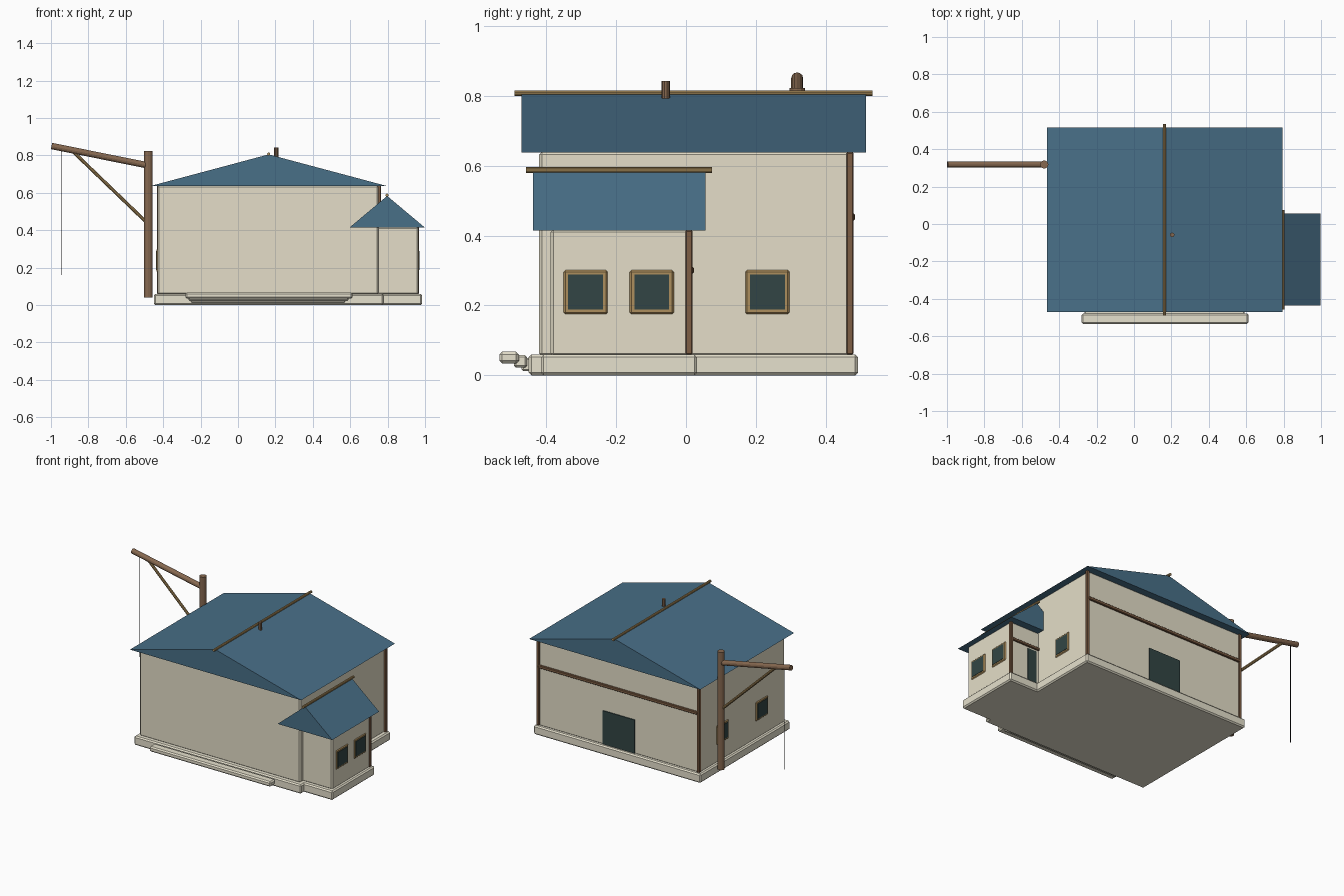
import bpy, bmesh, math
from mathutils import Vector

if "Cube" in bpy.data.objects:
    bpy.data.objects.remove(bpy.data.objects["Cube"])


def material(name, rgb):
    m = bpy.data.materials.new(name)
    m.diffuse_color = (*rgb, 1)
    m.use_nodes = True
    m.node_tree.nodes["Principled BSDF"].inputs["Base Color"].default_value = m.diffuse_color
    return m


PLASTER = material("beige plaster", (0.78, 0.73, 0.58))
STONE = material("pale stone", (0.79, 0.75, 0.61))
SLATE = material("blue slate", (0.066, 0.16, 0.245))
TIMBER = material("brown timber", (0.21, 0.112, 0.058))
CRANE = material("weathered timber", (0.24, 0.14, 0.08))
TRIM = material("tan trim", (0.42, 0.275, 0.11))
GLASS = material("dark green glass", (0.032, 0.06, 0.058))
ROPE = material("black rope", (0.012, 0.012, 0.014))


def finish(name, bm, mat):
    bmesh.ops.recalc_face_normals(bm, faces=bm.faces)
    me = bpy.data.meshes.new(name)
    bm.to_mesh(me)
    bm.free()
    me.materials.append(mat)
    ob = bpy.data.objects.new(name, me)
    bpy.context.collection.objects.link(ob)
    return ob


def box(name, x, y, z, mat, bevel=0.0):
    bm = bmesh.new()
    bmesh.ops.create_cube(bm, size=1)
    for v in bm.verts:
        for i, (lo, hi) in enumerate((x, y, z)):
            v.co[i] = hi if v.co[i] > 0 else lo
    ob = finish(name, bm, mat)
    if bevel:
        mod = ob.modifiers.new("chamfer", 'BEVEL')
        mod.width = bevel
        mod.segments = 1
    return ob


def pole(name, a, b, r, mat, sides=10):
    a, b = Vector(a), Vector(b)
    bm = bmesh.new()
    bmesh.ops.create_cone(bm, cap_ends=True, segments=sides,
                          radius1=r, radius2=r, depth=(b - a).length)
    ob = finish(name, bm, mat)
    ob.location = (a + b) / 2
    ob.rotation_mode = 'QUATERNION'
    ob.rotation_quaternion = (b - a).to_track_quat('Z', 'Y')
    return ob


def gable_roof(name, x0, x1, y0, y1, eave, ridge):
    bm = bmesh.new()
    profile = ((x0, eave), (x1, eave), ((x0 + x1) / 2, ridge))
    face = bm.faces.new([bm.verts.new((x, y0, z)) for x, z in profile])
    ext = bmesh.ops.extrude_face_region(bm, geom=[face], use_keep_orig=True)
    verts = [g for g in ext["geom"] if isinstance(g, bmesh.types.BMVert)]
    bmesh.ops.translate(bm, verts=verts, vec=(0, y1 - y0, 0))
    finish(name, bm, SLATE)


def window(name, wall_x, side, y, z=0.238, half=0.063, bar=0.013):
    # Chamfered surround with a thin pane on its face; side is the outward x direction
    def span(inner, outer):
        return sorted((wall_x + side * inner, wall_x + side * outer))
    box(name + "_frame", span(-0.016, 0.005), (y - half, y + half),
        (z - half, z + half), TRIM, 0.005)
    h = half - bar
    box(name + "_pane", span(0.0, 0.0075), (y - h, y + h), (z - h, z + h), GLASS)


# Foundations and front step
box("main_foundation", (-0.45, 0.777), (-0.45, 0.492), (0, 0.06), STONE, 0.008)
box("annex_foundation", (0.70, 0.984), (-0.415, 0.032), (0, 0.06), STONE, 0.008)
box("front_step", (-0.28, 0.612), (-0.534, -0.478), (0.034, 0.068), STONE, 0.008)
box("step_support", (-0.265, 0.592), (-0.492, -0.455), (0.022, 0.058), STONE, 0.006)
box("step_footing", (-0.25, 0.572), (-0.47, -0.44), (0.012, 0.05), STONE, 0.005)

# Walls
box("main_walls", (-0.43, 0.75), (-0.42, 0.471), (0.055, 0.64), PLASTER, 0.008)
box("annex_walls", (0.70, 0.964), (-0.387, 0.012), (0.055, 0.418), PLASTER, 0.008)

# Roofs and ridge poles
gable_roof("main_roof", -0.465, 0.793, -0.47, 0.515, 0.637, 0.805)
gable_roof("annex_roof", 0.597, 0.998, -0.437, 0.056, 0.415, 0.583)
pole("main_ridge_pole", (0.164, -0.49, 0.807), (0.164, 0.534, 0.807), 0.0085, TRIM)
pole("annex_ridge_pole", (0.797, -0.457, 0.587), (0.797, 0.074, 0.587), 0.0085, TRIM)
pole("roof_peg", (0.204, -0.058, 0.78), (0.204, -0.058, 0.842), 0.012, CRANE)

# Timber posts and rear beams
for label, x, y, top in (("main_left", -0.423, 0.469, 0.638),
                         ("main_right", 0.755, 0.469, 0.638),
                         ("annex", 0.959, 0.009, 0.415)):
    box(label + "_post", (x - 0.01, x + 0.01), (y - 0.01, y + 0.01),
        (0.06, top), TIMBER, 0.003)
box("main_rear_beam", (-0.42, 0.75), (0.463, 0.483), (0.443, 0.463), TIMBER, 0.003)
box("annex_rear_beam", (0.745, 0.955), (0.005, 0.023), (0.292, 0.31), TIMBER, 0.003)

# Doors and windows
box("main_rear_door", (0.045, 0.28), (0.468, 0.477), (0.062, 0.284), GLASS)
box("annex_rear_door", (0.77, 0.835), (0.009, 0.017), (0.062, 0.28), GLASS)
for i, (x, side, y) in enumerate(((0.75, 1, 0.233), (0.964, 1, -0.287),
                                  (0.964, 1, -0.098), (-0.43, -1, 0.232),
                                  (-0.43, -1, -0.18))):
    window(f"window_{i + 1}", x, side, y)

# Crane with brace and hanging rope
pole("crane_post", (-0.48, 0.318, 0.04), (-0.48, 0.318, 0.822), 0.022, CRANE, 12)
pole("crane_boom", (-0.48, 0.318, 0.746), (-0.997, 0.318, 0.85), 0.017, CRANE, 12)
pole("crane_brace", (-0.485, 0.318, 0.438), (-0.885, 0.318, 0.823), 0.009, TRIM)
pole("crane_rope", (-0.945, 0.318, 0.161), (-0.945, 0.318, 0.838), 0.0025, ROPE, 8)
